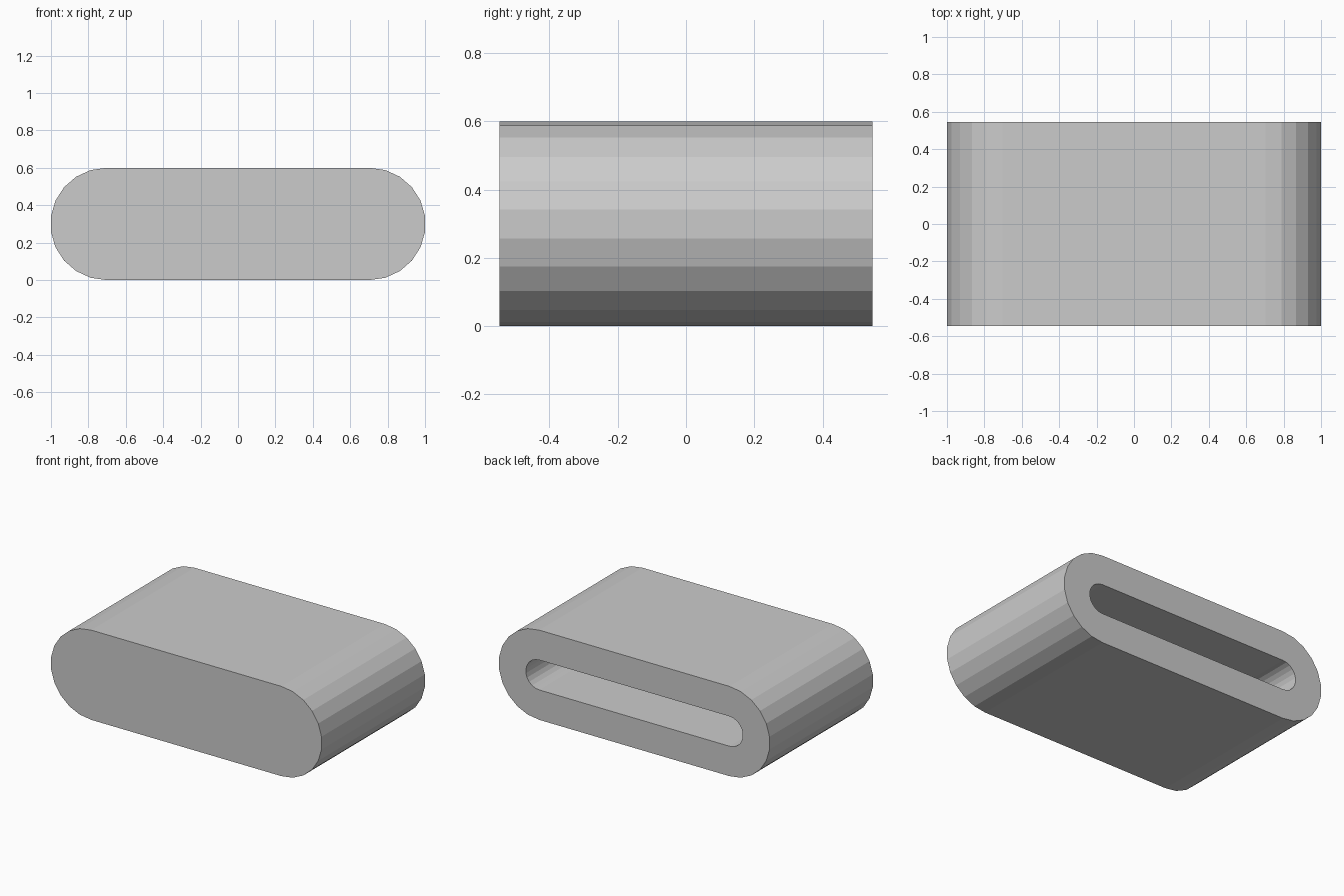
import bpy, bmesh
from math import sin, cos, pi

if "Cube" in bpy.data.objects:
    bpy.data.objects.remove(bpy.data.objects["Cube"])

CX, CZ, HALF_DEPTH, WALL, SEGS = 0.703, 0.3, 0.546, 0.2, 11


def stadium(bm, radius, y):
    """Ring of vertices: two faceted half circles joined by straight sides."""
    ring = []
    for side in (1, -1):
        for i in range(SEGS + 1):
            a = -pi / 2 + pi * i / SEGS
            ring.append(bm.verts.new((side * (CX + radius * cos(a)), y,
                                      CZ + side * radius * sin(a))))
    return ring


def bridge(bm, a, b):
    for i in range(len(a)):
        j = (i + 1) % len(a)
        bm.faces.new((a[i], a[j], b[j], b[i]))


bm = bmesh.new()

# Closed front, outer wall, back rim, then the slot and its end wall
rings = [stadium(bm, 0.3, -HALF_DEPTH),
         stadium(bm, 0.3, HALF_DEPTH),
         stadium(bm, 0.3 - WALL, HALF_DEPTH),
         stadium(bm, 0.3 - WALL, -HALF_DEPTH + WALL)]
for a, b in zip(rings, rings[1:]):
    bridge(bm, a, b)
bm.faces.new(rings[0])
bm.faces.new(rings[-1])
bmesh.ops.recalc_face_normals(bm, faces=bm.faces)

mesh = bpy.data.meshes.new("slotted_sleeve")
bm.to_mesh(mesh)
bm.free()
sleeve = bpy.data.objects.new("slotted_sleeve", mesh)
bpy.context.collection.objects.link(sleeve)
